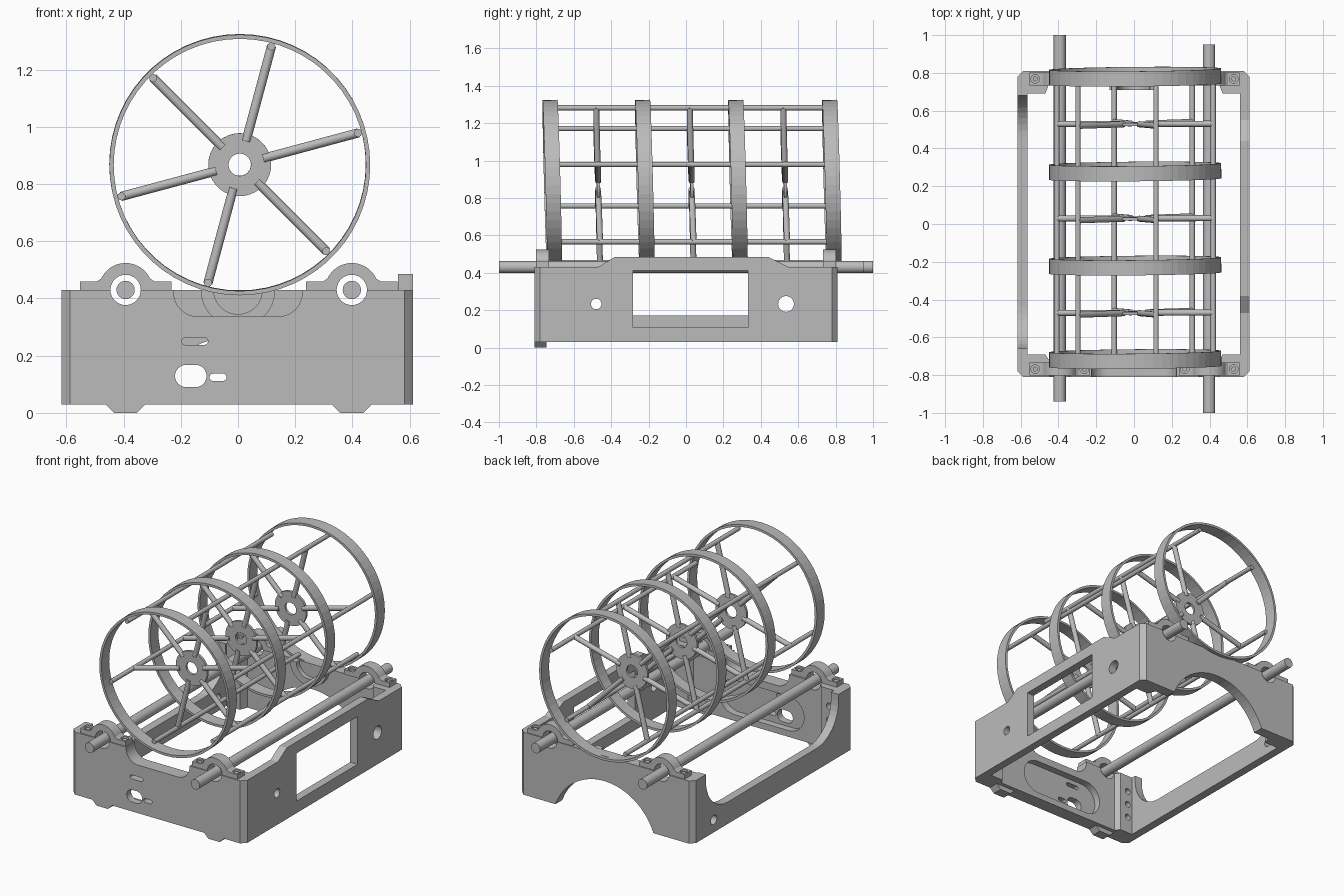
import bpy, bmesh
from math import sin, cos, pi, radians
from mathutils import Vector, Matrix

cube = bpy.data.objects.get("Cube")
if cube:
    bpy.data.objects.remove(cube, do_unlink=True)

grey = bpy.data.materials.new("plain grey")
grey.use_nodes = True
grey.diffuse_color = (0.5, 0.5, 0.5, 1)
grey.node_tree.nodes["Principled BSDF"].inputs["Base Color"].default_value = (0.5, 0.5, 0.5, 1)


def finish(name, bm):
    bmesh.ops.recalc_face_normals(bm, faces=bm.faces)
    mesh = bpy.data.meshes.new(name)
    bm.to_mesh(mesh)
    bm.free()
    mesh.materials.append(grey)
    ob = bpy.data.objects.new(name, mesh)
    bpy.context.collection.objects.link(ob)
    return ob


def prism(name, pts, axis, a, b):
    """Extrude a 2D outline along an axis from a to b."""
    place = {"x": lambda u, v, w: (w, u, v),
             "y": lambda u, v, w: (u, w, v),
             "z": lambda u, v, w: (u, v, w)}[axis]
    bm = bmesh.new()
    face = bm.faces.new([bm.verts.new(place(u, v, a)) for u, v in pts])
    new = bmesh.ops.extrude_face_region(bm, geom=[face])["geom"]
    shift = Vector(place(0, 0, b - a))
    bmesh.ops.translate(bm, vec=shift, verts=[g for g in new if isinstance(g, bmesh.types.BMVert)])
    return finish(name, bm)


def arc(u, v, r, start, end, n=24):
    return [(u + r * cos(radians(start + (end - start) * i / n)),
             v + r * sin(radians(start + (end - start) * i / n))) for i in range(n + 1)]


def circle(u, v, r, n=32):
    return arc(u, v, r, 0, 360, n)[:-1]


def rounded(u0, u1, v0, v1, r):
    return (arc(u1 - r, v1 - r, r, 0, 90, 10) + arc(u0 + r, v1 - r, r, 90, 180, 10)
            + arc(u0 + r, v0 + r, r, 180, 270, 10) + arc(u1 - r, v0 + r, r, 270, 360, 10))


def slot(u0, u1, v0, v1):
    return rounded(u0, u1, v0, v1, (v1 - v0) * 0.499)


def cut(ob, cutters):
    for pts, axis, a, b in cutters:
        tool = prism("cutter", pts, axis, a, b)
        tool.hide_render = True
        mod = ob.modifiers.new("cut", "BOOLEAN")
        mod.operation, mod.solver, mod.object = "DIFFERENCE", "EXACT", tool
        bpy.context.view_layer.objects.active = ob
        bpy.ops.object.modifier_apply(modifier=mod.name)
        bpy.data.objects.remove(tool, do_unlink=True)


def rod(name, p, q, r, n=16):
    p, q = Vector(p), Vector(q)
    bm = bmesh.new()
    turn = (q - p).to_track_quat("Z", "Y").to_matrix().to_4x4()
    bmesh.ops.create_cone(bm, cap_ends=True, segments=n, radius1=r, radius2=r,
                          depth=(q - p).length, matrix=Matrix.Translation((p + q) / 2) @ turn)
    return finish(name, bm)


def tube(name, outer, inner, width, n):
    """Ring centred on the origin, with its axis along y."""
    bm = bmesh.new()
    loops = [[bm.verts.new((u, y, v)) for u, v in circle(0, 0, r, n)]
             for r, y in ((outer, -width / 2), (outer, width / 2), (inner, width / 2), (inner, -width / 2))]
    for k in range(4):
        a, b = loops[k], loops[(k + 1) % 4]
        for i in range(n):
            j = (i + 1) % n
            bm.faces.new((a[i], a[j], b[j], b[i]))
    return finish(name, bm)


# Frame: end walls with thick corner posts
X0, X1, Y, Z0, Z1 = -0.617, 0.612, 0.81, 0.03, 0.43
SHAFTS = (-0.393, 0.398)


def end_wall(name, s, inner):
    c, post = 0.03, 0.69
    plan = [(X0, post), (X0, Y - c), (X0 + c, Y), (X1 - c, Y), (X1, Y - c), (X1, post),
            (0.47, post), (0.45, inner), (-0.45, inner), (-0.47, post)]
    return prism(name, [(x, s * y) for x, y in plan], "z", Z0, Z1)


shaft_holes = [(circle(x, Z1, 0.053), "y", -1, 1) for x in SHAFTS]

front = end_wall("front_wall", -1, 0.72)
cut(front, shaft_holes + [
    (rounded(-0.225, 0.225, 0.337, 0.6, 0.085), "y", -1, -0.6),
    (slot(-0.33, 0.27, 0.07, 0.29), "y", -0.765, -0.6),
    (slot(-0.197, -0.105, 0.238, 0.263), "y", -1, -0.6),
    (slot(-0.22, -0.11, 0.09, 0.168), "y", -1, -0.6),
    (slot(-0.10, -0.04, 0.112, 0.137), "y", -1, -0.6)]
    + [(circle(-0.53, z, 0.02, 16), "y", -0.74, -0.6) for z in (0.14, 0.23, 0.32)])

back = end_wall("back_wall", 1, 0.74)
cut(back, shaft_holes + [(circle(0.01, -0.1, 0.37, 64), "y", 0.6, 1)])

# Half-ring seat on the inside of the back wall
prism("back_seat", arc(0, Z1, 0.13, 180, 360) + arc(0, Z1, 0.085, 360, 180), "y", 0.71, 0.745)

# Window side with its raised middle
side = prism("window_wall", [(-0.69, Z0), (0.69, Z0), (0.69, Z1), (0.55, Z1), (0.44, 0.485),
                             (-0.38, 0.485), (-0.47, Z1), (-0.69, Z1)], "x", 0.56, X1)
cut(side, [(rounded(-0.283, 0.332, 0.107, 0.412, 0.004), "x", 0.4, 0.8),
           (circle(-0.48, 0.233, 0.028), "x", 0.4, 0.8),
           (circle(0.535, 0.233, 0.042), "x", 0.4, 0.8)])

# Open side, swept low between the corners
side = prism("open_wall", [(-0.69, Z0), (0.69, Z0), (0.69, Z1), (-0.69, Z1)], "x", X0, -0.563)
cut(side, [(rounded(-0.66, 0.68, 0.17, 0.9, 0.22), "x", -0.8, -0.4),
           (circle(0.6, 0.11, 0.03), "x", -0.8, -0.4)])

# Feet below the front wall
for x in SHAFTS:
    prism("foot", [(x - 0.07, Z0), (x - 0.04, 0), (x + 0.04, 0), (x + 0.07, Z0)], "y", -Y, -0.745)

# Bearing caps, screw heads and the two drive shafts
for x, y_start, y_end in ((SHAFTS[0], -0.94, 1.0), (SHAFTS[1], -1.0, 0.95)):
    rod("drive_shaft", (x, y_start, Z1), (x, y_end, Z1), 0.032, 24)
    for y in (-0.768, 0.768):
        outline = ([(x + 0.16, Z1), (x + 0.16, 0.46), (x + 0.1, 0.46)]
                   + arc(x, Z1, 0.094, 25, 155) + [(x - 0.1, 0.46), (x - 0.16, 0.46), (x - 0.16, Z1)]
                   + arc(x, Z1, 0.053, 180, 0))
        cap = prism("bearing_cap", outline, "y", y - 0.035, y + 0.035)
        cut(cap, [(circle(x + d, y, 0.023, 20), "z", 0.445, 0.6) for d in (-0.13, 0.13)])
        for d in (-0.13, 0.13):
            rod("cap_screw", (x + d, y, 0.44), (x + d, y, 0.453), 0.013, 12)

# Drum: hoops and spiders lean slightly, long bars stay level
CX, CZ = 0.006, 0.868
lean = Matrix.Rotation(radians(0.5), 4, "Z") @ Matrix.Rotation(radians(1.5), 4, "X")
for y in (-0.715, -0.22, 0.278, 0.78):
    tube("drum_hoop", 0.456, 0.441, 0.08, 60).matrix_world = Matrix.Translation((CX, y, CZ)) @ lean

angles = [radians(15 + 60 * i) for i in range(6)]
for a in angles:
    x, z = CX + 0.428 * cos(a), CZ + 0.428 * sin(a)
    rod("drum_bar", (x, -0.70, z), (x, 0.765, z), 0.014)

for y in (-0.47, 0.03, 0.53):
    place = Matrix.Translation((CX, y, CZ)) @ lean
    tube("spider_hub", 0.11, 0.039, 0.016, 36).matrix_world = place
    for a in angles:
        d = Vector((cos(a), 0, sin(a)))
        rod("spoke", d * 0.085, d * 0.43, 0.016).matrix_world = place

# Soft shading on round parts, sharp at the rims
bpy.ops.object.select_all(action="DESELECT")
for ob in bpy.context.collection.objects:
    if ob.name.startswith(("drive_shaft", "drum_bar", "spoke", "cap_screw")):
        ob.select_set(True)
        bpy.context.view_layer.objects.active = ob
bpy.ops.object.shade_smooth_by_angle(angle=radians(35))
